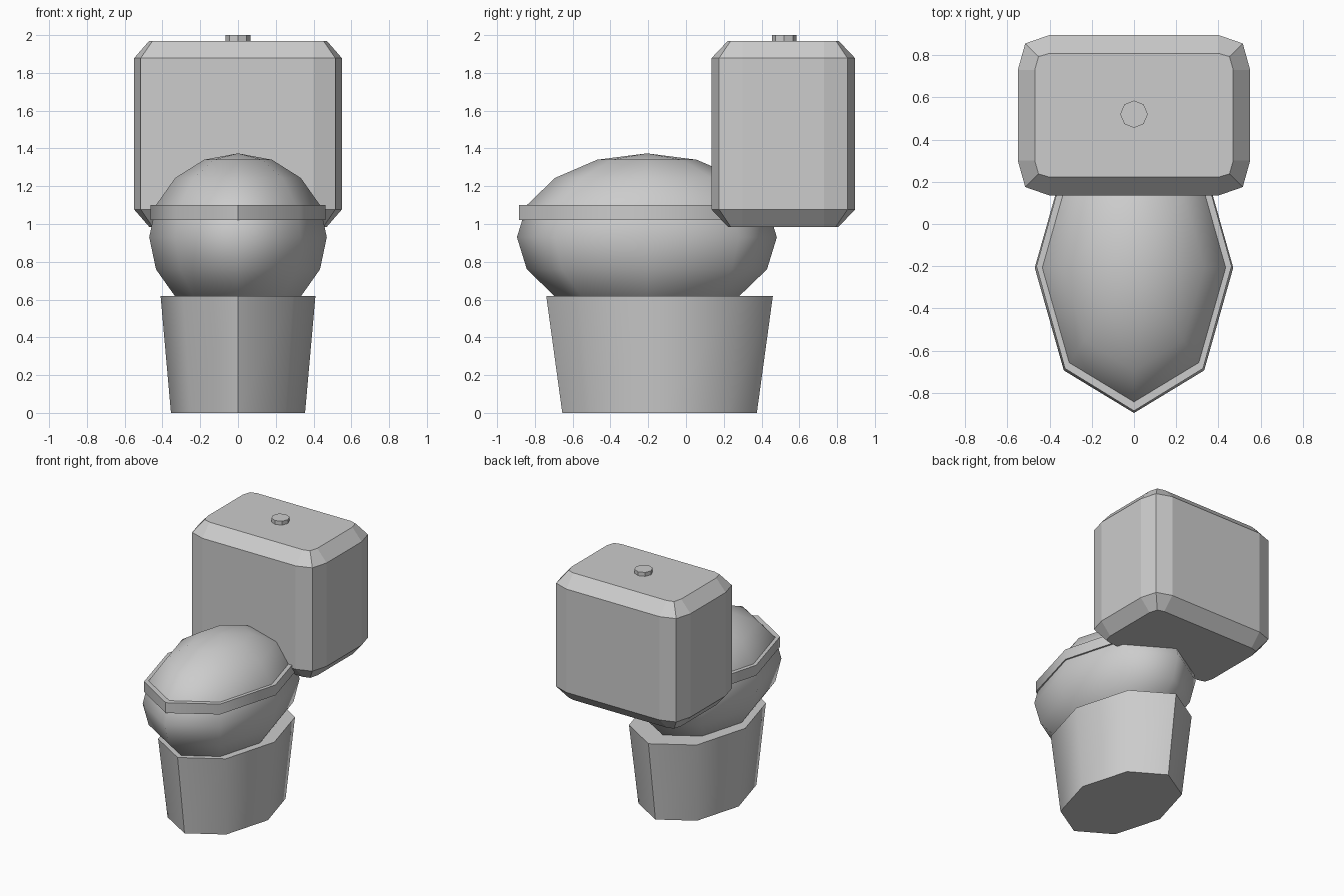
import bpy
import math

if "Cube" in bpy.data.objects:
    bpy.data.objects.remove(bpy.data.objects["Cube"])

porcelain = bpy.data.materials.new("porcelain_grey")
porcelain.diffuse_color = (0.604, 0.604, 0.604, 1)
porcelain.use_nodes = True
porcelain.node_tree.nodes["Principled BSDF"].inputs["Base Color"].default_value = porcelain.diffuse_color


def loft(name, layers, smooth_angle=None):
    """Stack equal-length outlines [(points, z), ...] into a closed solid."""
    n = len(layers[0][0])
    verts = [(x, y, z) for pts, z in layers for x, y in pts]
    faces = [tuple(reversed(range(n))),
             tuple(range(len(verts) - n, len(verts)))]
    for k in range(len(layers) - 1):
        for i in range(n):
            j = (i + 1) % n
            faces.append((k * n + i, k * n + j, (k + 1) * n + j, (k + 1) * n + i))
    mesh = bpy.data.meshes.new(name)
    mesh.from_pydata(verts, [], faces)
    mesh.materials.append(porcelain)
    obj = bpy.data.objects.new(name, mesh)
    bpy.context.collection.objects.link(obj)
    if smooth_angle:
        bpy.ops.object.select_all(action='DESELECT')
        obj.select_set(True)
        bpy.context.view_layer.objects.active = obj
        bpy.ops.object.shade_smooth_by_angle(angle=math.radians(smooth_angle))
    return obj


def octagon(cy, rx, ry):
    return [(rx * math.cos(i * math.pi / 4), cy + ry * math.sin(i * math.pi / 4))
            for i in range(8)]


def rounded_rect(corner, cy):
    """Mirror one corner's points (counter-clockwise) into all four quadrants."""
    rev = corner[::-1]
    pts = (corner + [(-x, y) for x, y in rev]
           + [(-x, -y) for x, y in corner] + [(x, -y) for x, y in rev])
    return [(x, cy + y) for x, y in pts]


# Pedestal: tapered octagonal foot
loft("pedestal", [(octagon(-0.14, 0.355, 0.515), 0),
                  (octagon(-0.14, 0.41, 0.60), 0.62)], 50)

# Bowl and domed lid: one smooth stretched eight-sided sphere
bpy.ops.mesh.primitive_uv_sphere_add(segments=8, ring_count=8, radius=1,
                                     location=(0, -0.207, 0.93))
bowl = bpy.context.object
bowl.name = "bowl_and_lid"
bowl.scale = (0.47, 0.688, 0.444)
bowl.data.materials.append(porcelain)
bpy.ops.object.shade_smooth()

# Seat: flat octagonal band round the bowl
seat = octagon(-0.20, 0.462, 0.685)
loft("seat", [(seat, 1.02), (seat, 1.10)], 50)

# Tank: rounded box, chamfered at top and bottom
wide = rounded_rect([(0.55, 0.215), (0.515, 0.34), (0.40, 0.38)], 0.515)
narrow = rounded_rect([(0.47, 0.215), (0.452, 0.278), (0.40, 0.293)], 0.515)
loft("tank", [(narrow, 0.985), (wide, 1.077), (wide, 1.878), (narrow, 1.97)])

# Flush button
button = octagon(0.52, 0.065, 0.065)
loft("flush_button", [(button, 1.95), (button, 2.0)])
